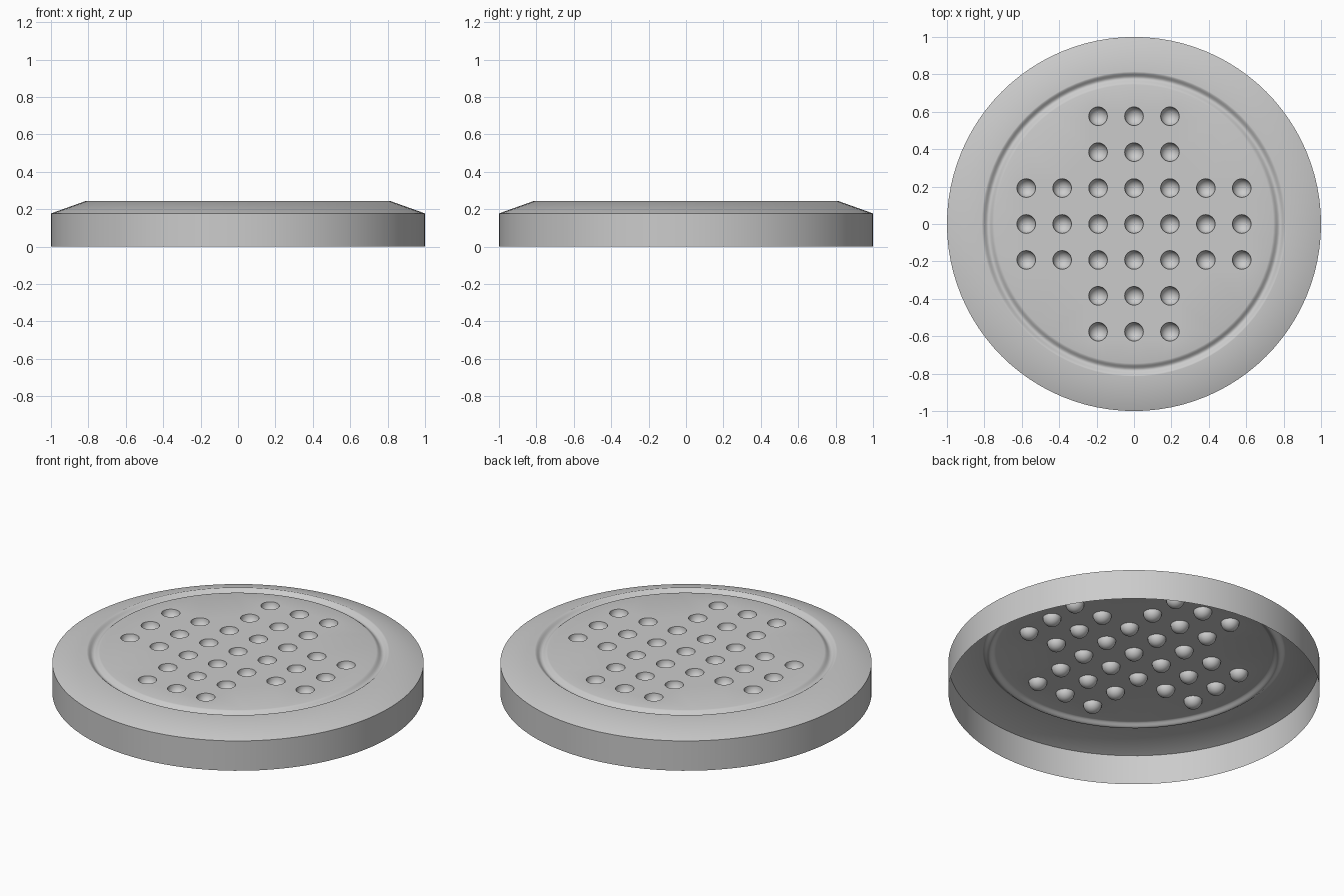
import bpy, bmesh, math

if "Cube" in bpy.data.objects:
    bpy.data.objects.remove(bpy.data.objects["Cube"])

TOP = 0.243
PLATE_R, RIM_R = 0.745, 0.815
GROOVE_DEPTH = 0.02
SPACING, CUP_R = 0.192, 0.05

grey = bpy.data.materials.new("light_grey")
grey.use_nodes = True
grey.diffuse_color = (0.6, 0.6, 0.6, 1)
grey.node_tree.nodes["Principled BSDF"].inputs["Base Color"].default_value = grey.diffuse_color


def ring(bm, r, z, count, cx=0, cy=0):
    angles = [math.tau * i / count for i in range(count)]
    return [bm.verts.new((cx + r * math.cos(a), cy + r * math.sin(a), z)) for a in angles]


def bridge(bm, outer, inner):
    n = len(outer)
    for i in range(n):
        j = (i + 1) % n
        bm.faces.new((outer[i], outer[j], inner[j], inner[i]))


def close_loop(bm, loop):
    return [bm.edges.new((v, loop[i - 1])) for i, v in enumerate(loop)]


bm = bmesh.new()

# Open-bottomed side wall, sloping rim and rounded groove, from outside in
profile = [(1, 0), (1, 0.177)]
STEPS = 10
for i in range(STEPS + 1):
    t = i / STEPS
    dip = GROOVE_DEPTH * (1 - math.cos(math.tau * t)) / 2
    profile.append((RIM_R + (PLATE_R - RIM_R) * t, TOP - dip))
loops = [ring(bm, r, z, 96) for r, z in profile]
for outer, inner in zip(loops, loops[1:]):
    bridge(bm, outer, inner)

# Cross of hemispherical marble cups
plate_edges = [bm.edges.get((v, loops[-1][i - 1])) for i, v in enumerate(loops[-1])]
CUP_STEPS = 7
for ix in range(-3, 4):
    for iy in range(-3, 4):
        if abs(ix) > 1 and abs(iy) > 1:
            continue
        x, y = ix * SPACING, iy * SPACING
        previous = ring(bm, CUP_R, TOP, 24, x, y)
        plate_edges += close_loop(bm, previous)
        for k in range(1, CUP_STEPS):
            a = math.pi / 2 * k / CUP_STEPS
            current = ring(bm, CUP_R * math.cos(a), TOP - CUP_R * math.sin(a), 24, x, y)
            bridge(bm, previous, current)
            previous = current
        tip = bm.verts.new((x, y, TOP - CUP_R))
        for i, v in enumerate(previous):
            bm.faces.new((previous[i - 1], v, tip))

# Flat playing surface around the cups
bmesh.ops.triangle_fill(bm, use_beauty=True, edges=plate_edges, normal=(0, 0, 1))
bm.normal_update()
flipped = [f for f in bm.faces if f.normal.z < -0.001]
bmesh.ops.reverse_faces(bm, faces=flipped)

mesh = bpy.data.meshes.new("marble_board")
bm.to_mesh(mesh)
bm.free()
mesh.materials.append(grey)
board = bpy.data.objects.new("marble_board", mesh)
bpy.context.collection.objects.link(board)

bpy.ops.object.select_all(action='DESELECT')
board.select_set(True)
bpy.context.view_layer.objects.active = board
bpy.ops.object.shade_smooth_by_angle(angle=math.radians(42))
